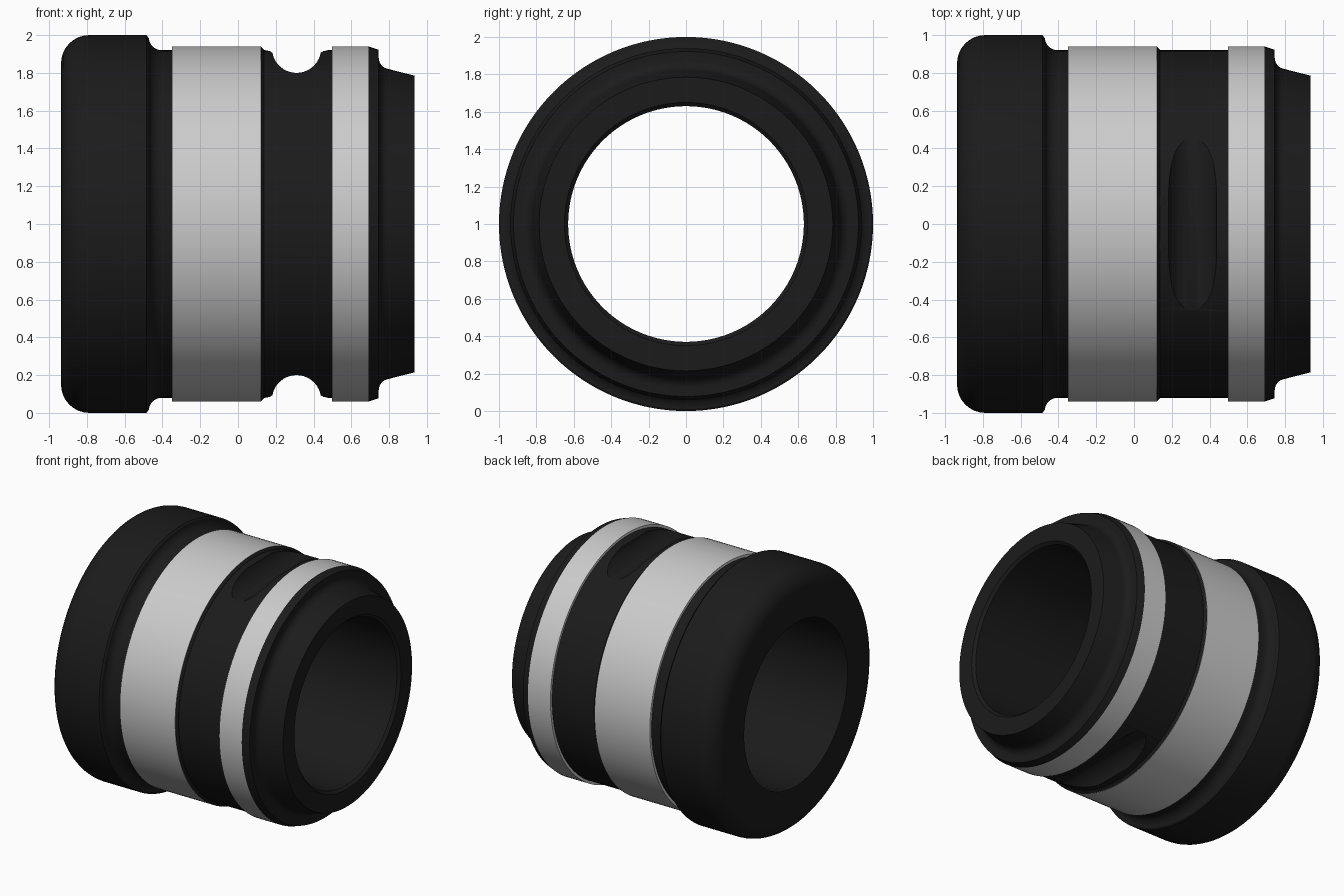
import bpy, bmesh, math

if "Cube" in bpy.data.objects:
    bpy.data.objects.remove(bpy.data.objects["Cube"])

SEG = 128
black = bpy.data.materials.new("black_rubber")
black.diffuse_color = (0.011, 0.011, 0.011, 1)
black.use_nodes = True
black.node_tree.nodes["Principled BSDF"].inputs["Base Color"].default_value = black.diffuse_color


def arc(cx, cr, rad, a0, a1, n=8):
    """Points of an arc in the (x, radius) plane, angles in degrees."""
    return [(cx + rad * math.cos(math.radians(a0 + (a1 - a0) * i / n)),
             cr + rad * math.sin(math.radians(a0 + (a1 - a0) * i / n))) for i in range(n + 1)]


def make_object(name, bm, mat=None):
    bmesh.ops.recalc_face_normals(bm, faces=bm.faces)
    mesh = bpy.data.meshes.new(name)
    bm.to_mesh(mesh)
    bm.free()
    ob = bpy.data.objects.new(name, mesh)
    bpy.context.collection.objects.link(ob)
    if mat:
        mesh.materials.append(mat)
    return ob


def lathe(name, profile, mat=None):
    """Revolve a closed (x, radius) profile about the x axis at z = 1."""
    bm = bmesh.new()
    rings = []
    for i in range(SEG):
        a = 2 * math.pi * i / SEG
        rings.append([bm.verts.new((x, r * math.sin(a), 1 + r * math.cos(a))) for x, r in profile])
    n = len(profile)
    for i in range(SEG):
        p, q = rings[i], rings[(i + 1) % SEG]
        for j in range(n):
            k = (j + 1) % n
            bm.faces.new((p[j], p[k], q[k], q[j]))
    return make_object(name, bm, mat)


def smooth(ob):
    bpy.ops.object.select_all(action='DESELECT')
    ob.select_set(True)
    bpy.context.view_layer.objects.active = ob
    bpy.ops.object.shade_smooth_by_angle(angle=math.radians(30))


# Rubber sleeve: rounded collar, waist, stepped and tapered nose, straight bore
profile = [(-0.937, 0.63)]
profile += arc(-0.787, 0.85, 0.15, 180, 90)
profile += [(-0.485, 1.0), (-0.473, 0.985)]
profile += arc(-0.403, 0.99, 0.07, 180, 270)
profile += [(0.745, 0.92)]
profile += arc(0.805, 0.88, 0.06, 180, 260)
profile += [(0.935, 0.785), (0.935, 0.65), (0.915, 0.63)]
sleeve = lathe("rubber_sleeve", profile, black)

# Cross slots cut straight through the waist, top and bottom
section = arc(0.31, 0.93, 0.13, 190, 350, 20)
section = [(0.14, 1.1), (0.14, 0.921), (0.168, 0.915)] + section + [(0.452, 0.915), (0.48, 0.921), (0.48, 1.1)]
for sign, label in ((1, "top"), (-1, "bottom")):
    bm = bmesh.new()
    near = [bm.verts.new((x, -1.2, 1 + sign * h)) for x, h in section]
    face = bm.faces.new(near)
    ext = bmesh.ops.extrude_face_region(bm, geom=[face])
    bmesh.ops.translate(bm, vec=(0, 2.4, 0),
                        verts=[v for v in ext["geom"] if isinstance(v, bmesh.types.BMVert)])
    cutter = make_object("slot_cutter_" + label, bm)
    cutter.hide_render = True
    cutter.hide_set(True)
    mod = sleeve.modifiers.new("slot_" + label, 'BOOLEAN')
    mod.operation = 'DIFFERENCE'
    mod.solver = 'EXACT'
    mod.object = cutter
bpy.context.view_layer.objects.active = sleeve
sleeve.select_set(True)
for mod in list(sleeve.modifiers):
    bpy.ops.object.modifier_apply(modifier=mod.name)
for ob in [o for o in bpy.data.objects if "cutter" in o.name]:
    bpy.data.objects.remove(ob)
smooth(sleeve)

# Metal clamp bands and the dark bevelled lips beside them
smooth(lathe("wide_band", [(-0.35, 0.9), (-0.35, 0.94), (0.122, 0.94), (0.122, 0.9)]))
smooth(lathe("narrow_band", [(0.498, 0.9), (0.498, 0.94), (0.69, 0.94), (0.69, 0.9)]))
smooth(lathe("wide_band_lip", [(0.122, 0.9), (0.122, 0.938), (0.138, 0.922), (0.138, 0.9)], black))
smooth(lathe("narrow_band_lip", [(0.69, 0.9), (0.69, 0.94), (0.745, 0.922), (0.745, 0.9)], black))
